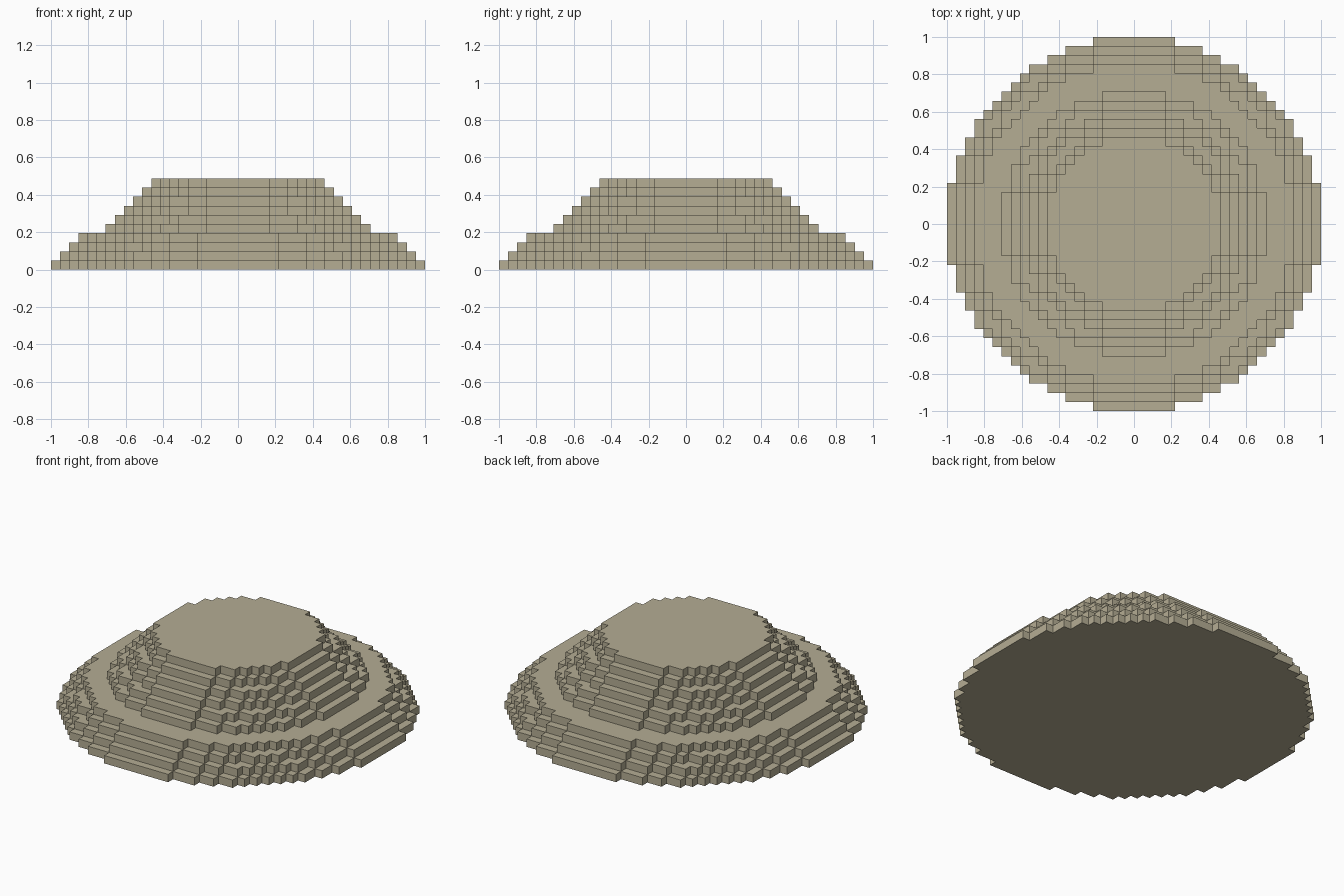
import bpy
import bmesh
from math import floor, sqrt
from mathutils import Vector

cube = bpy.data.objects.get("Cube")
if cube:
    bpy.data.objects.remove(cube, do_unlink=True)

BLOCK = 2 / 41
# Terrace radii in blocks: a wide lower tier, a walkway, a narrower upper tier
RADII = [20.5 - i for i in range(4)] + [14.5 - i for i in range(6)]


def half_width(radius, row):
    """Half the width of a blocky disc at a given row of blocks."""
    d = radius ** 2 - row ** 2
    return floor(sqrt(d)) + 0.5 if d >= 0 and radius > 0 else 0


def spans(inner, outer):
    """Exposed stretches between an inner and an outer half width."""
    if inner == outer:
        return []
    return [(-outer, -inner), (inner, outer)] if inner else [(-outer, outer)]


def quad(bm, corners, facing):
    face = bm.faces.new([bm.verts.new(Vector(c) * BLOCK) for c in corners])
    face.normal_update()
    if face.normal.dot(Vector(facing)) < 0:
        face.normal_flip()


def flat(bm, a, b, row, z, facing):
    quad(bm, [(a, row - .5, z), (b, row - .5, z), (b, row + .5, z), (a, row + .5, z)], (0, 0, facing))


bm = bmesh.new()
for z, radius in enumerate(RADII):
    above = RADII[z + 1] if z + 1 < len(RADII) else 0
    reach = int(radius)
    for row in range(-reach, reach + 1):
        w = half_width(radius, row)
        # Terrace tread, and the underside of the lowest terrace
        for a, b in spans(half_width(above, row), w):
            flat(bm, a, b, row, z + 1, 1)
        if z == 0:
            flat(bm, -w, w, row, 0, -1)
        # Risers facing the sides
        for s in (-1, 1):
            x = s * w
            quad(bm, [(x, row - .5, z), (x, row + .5, z), (x, row + .5, z + 1), (x, row - .5, z + 1)], (s, 0, 0))
        # Risers facing front and back
        side = 1 if row >= 0 else -1
        for s in ((-1, 1) if row == 0 else (side,)):
            y = row + s * 0.5
            for a, b in spans(half_width(radius, row + s), w):
                quad(bm, [(a, y, z), (b, y, z), (b, y, z + 1), (a, y, z + 1)], (0, s, 0))

bmesh.ops.remove_doubles(bm, verts=bm.verts[:], dist=BLOCK / 100)
mesh = bpy.data.meshes.new("stepped_mound")
bm.to_mesh(mesh)
bm.free()

# Sandy stone colour
stone = bpy.data.materials.new("sandy_stone")
stone.use_nodes = True
colour = (0.46, 0.418, 0.296, 1)
stone.diffuse_color = colour
stone.node_tree.nodes["Principled BSDF"].inputs["Base Color"].default_value = colour
mesh.materials.append(stone)

mound = bpy.data.objects.new("stepped_mound", mesh)
bpy.context.collection.objects.link(mound)
